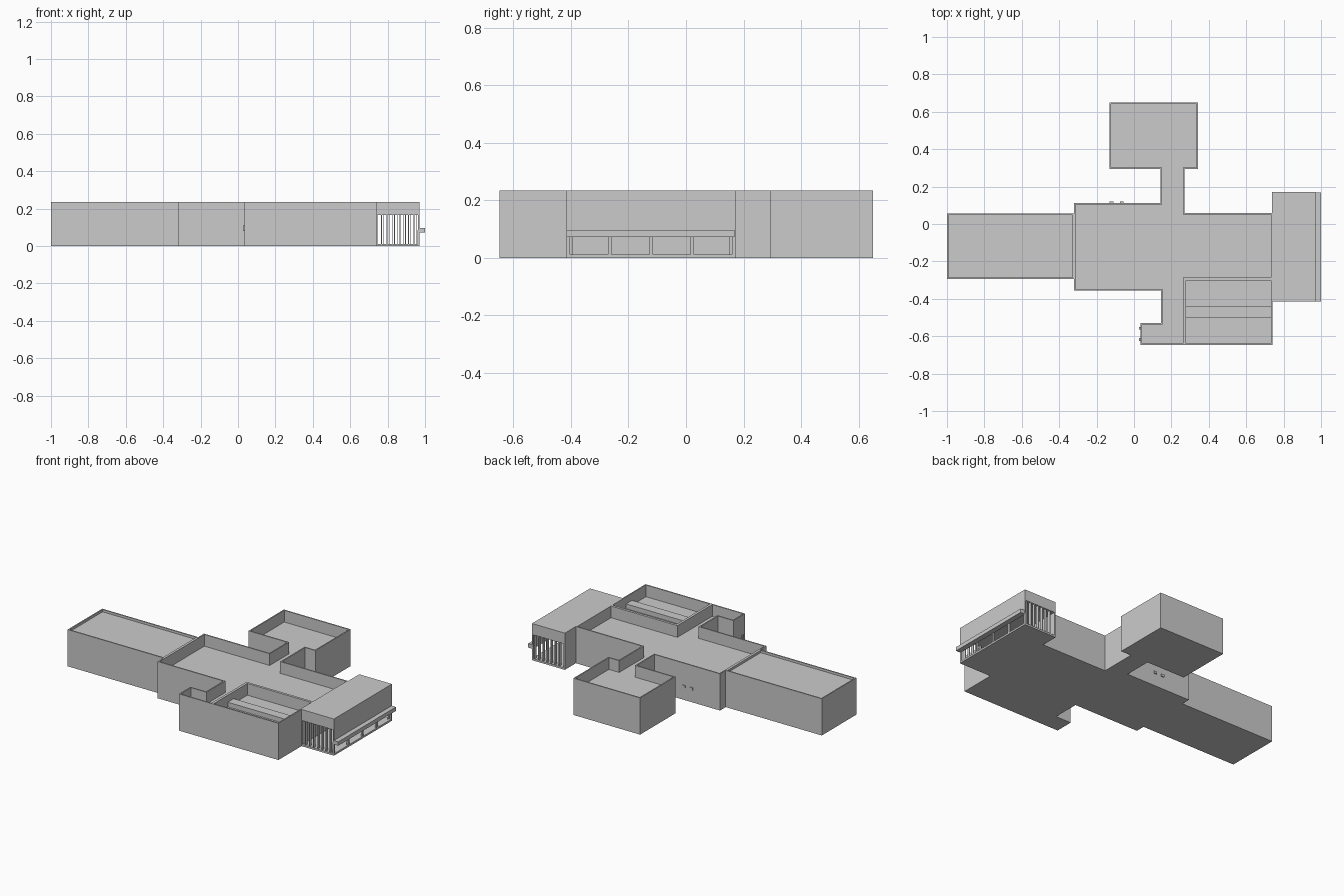
import bpy, bmesh

if "Cube" in bpy.data.objects:
    bpy.data.objects.remove(bpy.data.objects["Cube"])

H = 0.235      # parapet height
ROOF = 0.16    # sunken roof level
T = 0.008      # parapet thickness


def to_object(bm, name):
    bmesh.ops.recalc_face_normals(bm, faces=bm.faces[:])
    me = bpy.data.meshes.new(name)
    bm.to_mesh(me)
    bm.free()
    ob = bpy.data.objects.new(name, me)
    bpy.context.collection.objects.link(ob)
    return ob


def box(name, x0, x1, y0, y1, z0, z1):
    bm = bmesh.new()
    bmesh.ops.create_cube(bm, size=1)
    for v in bm.verts:
        v.co = ((x0 + x1) / 2 + v.co.x * (x1 - x0),
                (y0 + y1) / 2 + v.co.y * (y1 - y0),
                (z0 + z1) / 2 + v.co.z * (z1 - z0))
    return to_object(bm, name)


def parapet_block(name, outline, roof):
    """Extruded floor plan whose roof is sunk behind a thin parapet."""
    bm = bmesh.new()
    base = bm.faces.new([bm.verts.new((x, y, 0)) for x, y in outline])
    ext = bmesh.ops.extrude_face_region(bm, geom=[base], use_keep_orig=True)["geom"]
    bmesh.ops.translate(bm, vec=(0, 0, H), verts=[g for g in ext if isinstance(g, bmesh.types.BMVert)])
    bmesh.ops.recalc_face_normals(bm, faces=bm.faces[:])
    top = max(bm.faces, key=lambda f: f.calc_center_median().z)
    bmesh.ops.inset_region(bm, faces=[top], thickness=T, use_even_offset=True)
    ext = bmesh.ops.extrude_face_region(bm, geom=[top])["geom"]
    bmesh.ops.translate(bm, vec=(0, 0, roof - H), verts=[g for g in ext if isinstance(g, bmesh.types.BMVert)])
    if top.is_valid:
        bmesh.ops.delete(bm, geom=[top], context='FACES_ONLY')
    return to_object(bm, name)


def rect(x0, x1, y0, y1):
    return [(x0, y0), (x1, y0), (x1, y1), (x0, y1)]


# Main hall with connecting corridors and the north room
parapet_block("main_hall", [
    (-.32, -.355), (.145, -.355), (.145, -.53), (.035, -.53), (.035, -.648), (.27, -.648),
    (.27, -.295), (.74, -.295), (.74, .06), (.27, .06), (.27, .293), (.343, .293),
    (.343, .65), (-.13, .65), (-.13, .293), (.143, .293), (.143, .113), (-.32, .113)], ROOF)

# Long west wing with a shallow parapet, and south-east room
parapet_block("west_wing", rect(-1, -.32, -.295, .055), 0.22)
parapet_block("south_east_room", rect(.27, .74, -.648, -.295), ROOF)
box("roof_ridge", .278, .732, -.50, -.44, ROOF, ROOF + .03)

# East pavilion: hollow, open at both ends
X0, X1, Y0, Y1 = .738, .97, -.415, .172
box("pavilion_floor", X0, X1, Y0, Y1, 0, .012)
box("pavilion_roof", X0, X1, Y0, Y1, .165, H)
box("pavilion_back_wall", X0, X0 + .008, Y0, Y1, .012, .165)
box("pavilion_front_wall", X1 - .008, X1, Y0, Y1, .085, .165)
for i in range(5):
    y = Y0 + i * (Y1 - Y0 - .012) / 4
    box("pavilion_column", X1 - .01, X1, y, y + .012, .012, .085)
box("pavilion_ledge", X1 - .004, 1.0, Y0, Y1 - .003, .072, .097)

# Vertical fins across both open ends
for end, y, shift in (("south", Y0, 0), ("north", Y1 - .02, .012)):
    for i in range(7):
        x = .765 + shift + i * .029
        box(end + "_fin", x, x + .004, y, y + .02, .012, .165)

# Small door fittings on the outer walls
for y in (-.625, -.565):
    box("west_door_fitting", .028, .036, y, y + .015, .08, .11)
for x in (-.13, -.075):
    box("north_door_fitting", x, x + .02, .112, .119, .08, .095)
